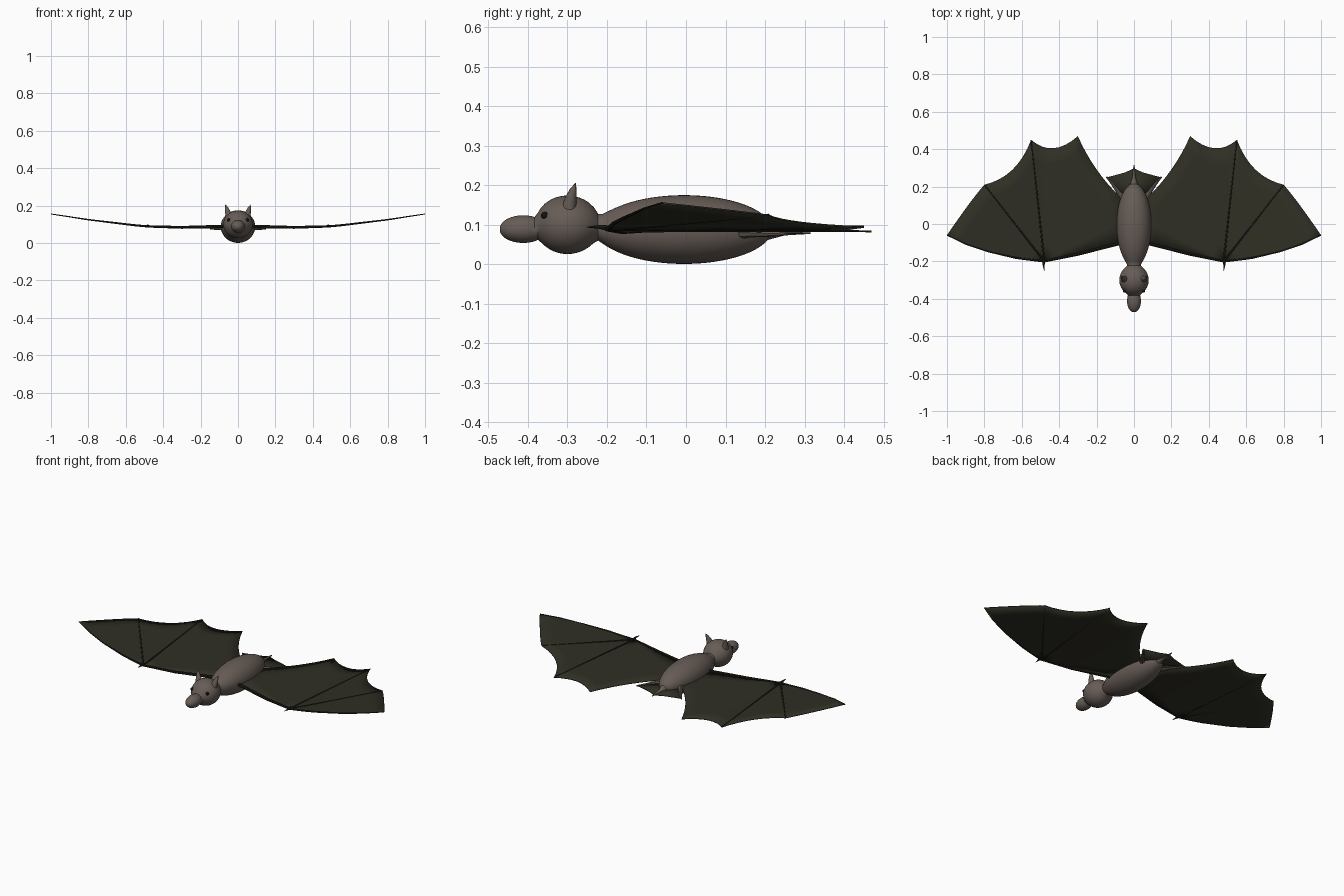
import bpy, bmesh, math
from mathutils import Vector

old = bpy.data.objects.get("Cube")
if old:
    bpy.data.objects.remove(old, do_unlink=True)


def material(name, rgb):
    m = bpy.data.materials.new(name)
    m.use_nodes = True
    m.diffuse_color = (*rgb, 1)
    bsdf = m.node_tree.nodes["Principled BSDF"]
    bsdf.inputs["Base Color"].default_value = (*rgb, 1)
    bsdf.inputs["Roughness"].default_value = 0.8
    return m


FUR = material("brown_fur", (0.135, 0.108, 0.093))
SKIN = material("dark_wing_skin", (0.029, 0.028, 0.018))
BONE = material("darker_bone", (0.016, 0.015, 0.010))
EYE = material("black_eye", (0.008, 0.007, 0.006))


def finish(bm, name, mat, smooth=True):
    bmesh.ops.recalc_face_normals(bm, faces=bm.faces)
    me = bpy.data.meshes.new(name)
    bm.to_mesh(me)
    bm.free()
    me.materials.append(mat)
    for p in me.polygons:
        p.use_smooth = smooth
    ob = bpy.data.objects.new(name, me)
    bpy.context.collection.objects.link(ob)
    return ob


def loft(name, rings, mat, sides):
    """Skin a row of elliptical rings given as (centre, axis u, axis v)."""
    bm = bmesh.new()
    loops = []
    for c, u, v in rings:
        angles = [2 * math.pi * i / sides for i in range(sides)]
        loops.append([bm.verts.new(c + u * math.cos(a) + v * math.sin(a)) for a in angles])
    for a, b in zip(loops, loops[1:]):
        for i in range(sides):
            j = (i + 1) % sides
            bm.faces.new((a[i], a[j], b[j], b[i]))
    bm.faces.new(loops[0])
    bm.faces.new(loops[-1])
    return finish(bm, name, mat)


def tube(name, points, radii, mat, sides=8):
    """Tapered tube along a path."""
    pts = [Vector(p) for p in points]
    rings = []
    for i, p in enumerate(pts):
        d = (pts[min(i + 1, len(pts) - 1)] - pts[max(i - 1, 0)]).normalized()
        u = d.orthogonal().normalized()
        if abs(d.z) < 0.9:
            u = d.cross(Vector((0, 0, 1))).normalized()
        rings.append((p, u * radii[i], d.cross(u) * radii[i]))
    return loft(name, rings, mat, sides)


# Body, neck, head and snout as one blended skin
BLOBS = [  # centre y, half length, radius, centre z
    (-0.005, 0.222, 0.087, 0.088),
    (-0.205, 0.06, 0.033, 0.092),
    (-0.300, 0.083, 0.074, 0.100),
    (-0.412, 0.060, 0.035, 0.089),
]
START, END = -0.4715, 0.2165
rings = []
STEPS = 90
for k in range(STEPS + 1):
    y = START + (END - START) * (1 - math.cos(math.pi * k / STEPS)) / 2
    total = height = 0
    for c, a, r, z in BLOBS:
        w = (r * math.sqrt(max(0, 1 - ((y - c) / a) ** 2))) ** 5
        total += w
        height += w * z
    r = max(total ** 0.2, 0.001)
    cz = height / total if total > 1e-20 else 0.088
    rings.append((Vector((0, y, cz)), Vector((r * 1.06, 0, 0)), Vector((0, 0, r))))
loft("body_and_head", rings, FUR, 40)

# Tail
tube("tail", [(0, 0.17, 0.085), (0, 0.22, 0.083), (0, 0.25, 0.081), (0, 0.315, 0.08)],
     [0.035, 0.018, 0.008, 0.003], FUR, 12)

# Wing layout
WRIST = (0.48, -0.2)
TIP = (1.0, -0.06)
FINGERS = [TIP, (0.8, 0.21), (0.55, 0.45), (0.3, 0.47)]
ROOT_BACK, ROOT_FRONT = (0.07, 0.14), (0.06, -0.1)
PULLS = [(0.87, 0.13), (0.625, 0.25), (0.435, 0.35), (0.22, 0.285)]
LEADING = [(0.63, -0.182), (0.78, -0.147), (0.9, -0.108)]
HEIGHTS = [(0, 0.09), (0.3, 0.083), (0.48, 0.088), (0.55, 0.094), (0.8, 0.124), (1.0, 0.155)]


def wing_z(x):
    for (x0, z0), (x1, z1) in zip(HEIGHTS, HEIGHTS[1:]):
        if x <= x1 + 1e-6:
            return z0 + (z1 - z0) * (x - x0) / (x1 - x0)
    return HEIGHTS[-1][1]


def lerp(a, b, t):
    return (a[0] + (b[0] - a[0]) * t, a[1] + (b[1] - a[1]) * t)


def scallop(a, c, b, n=8):
    return [lerp(lerp(a, c, i / n), lerp(c, b, i / n), i / n) for i in range(n)]


def path(points, sx, lift=0.0):
    """Resample a flat path and lay it on the wing surface."""
    out = []
    for a, b in zip(points, points[1:]):
        out += [lerp(a, b, i / 5) for i in range(5)]
    out.append(points[-1])
    return [(sx * x, y, wing_z(x) + lift) for x, y in out]


def bone(name, points, r0, r1, sx):
    pts = path(points, sx, 0.001)
    n = len(pts) - 1
    tube(name, pts, [r0 + (r1 - r0) * i / n for i in range(n + 1)], BONE)


def plate(ob, thickness):
    mod = ob.modifiers.new("thickness", "SOLIDIFY")
    mod.thickness = thickness
    mod.offset = 0


def wing_membrane(name, sx):
    rim = list(LEADING)
    ends = FINGERS + [ROOT_BACK]
    for a, c, b in zip(ends, PULLS, ends[1:]):
        rim += scallop(a, c, b)
    rim += [ROOT_BACK, (0.06, 0.02), ROOT_FRONT]
    bm = bmesh.new()
    hub = bm.verts.new((sx * WRIST[0], WRIST[1], wing_z(WRIST[0])))
    rays = []
    for p in rim:
        spots = [lerp(WRIST, p, k / 7) for k in range(1, 8)]
        rays.append([bm.verts.new((sx * x, y, wing_z(x))) for x, y in spots])
    for a, b in zip(rays, rays[1:]):
        bm.faces.new((hub, a[0], b[0]))
        for k in range(6):
            bm.faces.new((a[k], a[k + 1], b[k + 1], b[k]))
    plate(finish(bm, name, SKIN), 0.004)


for side, sx in (("left", 1), ("right", -1)):
    # Wing skin, arm, fingers and thumb claw
    wing_membrane(side + "_wing_membrane", sx)
    bone(side + "_arm", [ROOT_FRONT, (0.3, -0.162), WRIST], 0.009, 0.006, sx)
    bone(side + "_leading_finger", [WRIST] + LEADING + [TIP], 0.006, 0.002, sx)
    for label, end in zip(("second", "third"), FINGERS[1:]):
        bone(f"{side}_{label}_finger", [WRIST, end], 0.006, 0.003, sx)
    tube(side + "_thumb_claw",
         [(sx * 0.48, -0.19, 0.09), (sx * 0.483, -0.22, 0.095), (sx * 0.48, -0.25, 0.094)],
         [0.008, 0.005, 0.001], BONE)

    # Hind leg and foot
    tube(side + "_hind_leg",
         [(sx * 0.04, 0.12, 0.082), (sx * 0.08, 0.165, 0.08),
          (sx * 0.115, 0.215, 0.078), (sx * 0.147, 0.252, 0.077)],
         [0.02, 0.012, 0.008, 0.004], FUR)

    # Ear and eye
    tube(side + "_ear",
         [(sx * 0.047, -0.297, 0.135), (sx * 0.054, -0.292, 0.165),
          (sx * 0.061, -0.286, 0.187), (sx * 0.067, -0.279, 0.206)],
         [0.02, 0.015, 0.009, 0.001], FUR, 14)
    bm = bmesh.new()
    bmesh.ops.create_uvsphere(bm, u_segments=14, v_segments=8, radius=0.009)
    bmesh.ops.translate(bm, verts=bm.verts, vec=(sx * 0.05, -0.358, 0.124))
    finish(bm, side + "_eye", EYE)

# Skin stretched between legs and tail
bm = bmesh.new()
half = [(0.142, 0.25), (0.05, 0.275), (0, 0.297)]
outline = half + [(-x, y) for x, y in half[1::-1]] + [(-0.04, 0.13), (0.04, 0.13)]
bm.faces.new([bm.verts.new((x, y, 0.079)) for x, y in outline])
plate(finish(bm, "tail_membrane", SKIN, False), 0.004)

# Keep sharp edges crisp
for ob in bpy.context.collection.objects:
    ob.select_set(ob.type == "MESH")
    if ob.type == "MESH":
        bpy.context.view_layer.objects.active = ob
bpy.ops.object.shade_smooth_by_angle(angle=math.radians(40))
